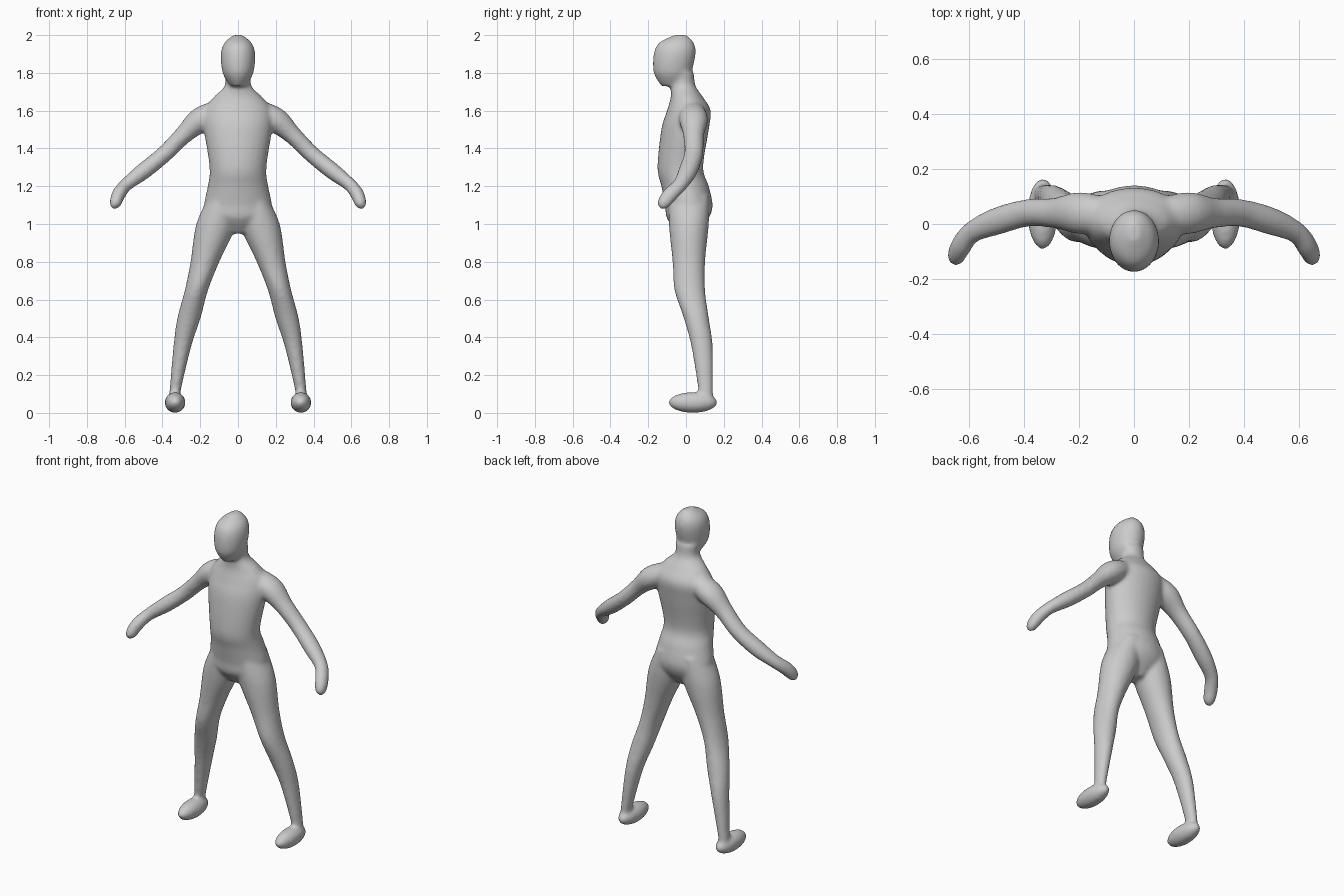
import bpy
import bmesh
import math
from mathutils import Matrix, Vector

cube = bpy.data.objects.get("Cube")
if cube:
    bpy.data.objects.remove(cube, do_unlink=True)

SIDES = 28      # points around each cross-section
STEPS = 6       # in-between sections per control section
UP = Vector((0, 0, 1))
BACK = Vector((0, 1, 0))


def blend(before, start, end, after, t):
    """Catmull-Rom value between start and end."""
    slope_in = (end - before) / 2
    slope_out = (after - start) / 2
    rise = end - start
    bend = 3 * rise - 2 * slope_in - slope_out
    twist = slope_in + slope_out - 2 * rise
    return start + t * (slope_in + t * (bend + t * twist))


def smooth_rows(rows):
    """Fill in soft sections between the control sections."""
    padded = [rows[0], *rows, rows[-1]]
    result = []
    for group in zip(padded, padded[1:], padded[2:], padded[3:]):
        for step in range(STEPS):
            t = step / STEPS
            result.append([blend(*values, t) for values in zip(*group)])
    return result + [rows[-1]]


def pad(radius):
    """Make up for the slight shrink of the softening pass."""
    return radius + 0.0001 / max(radius, 0.025)


def loft(bm, rows, normal=None, mirror=1):
    """Skin elliptical sections (x, y, z, radius across, radius in depth)."""
    rows = smooth_rows(rows)
    centres = [Vector(row[:3]) for row in rows]
    rings = []
    for i, (centre, row) in enumerate(zip(centres, rows)):
        ahead = centres[min(i + 1, len(rows) - 1)]
        behind = centres[max(i - 1, 0)]
        direction = normal or (ahead - behind).normalized()
        across = BACK.cross(direction).normalized()
        depth = direction.cross(across)
        ring = []
        for k in range(SIDES):
            angle = math.tau * k / SIDES
            point = centre + across * pad(row[3]) * math.cos(angle)
            point += depth * pad(row[4]) * math.sin(angle)
            ring.append(bm.verts.new((point.x * mirror, point.y, point.z)))
        rings.append(ring)
    for low, high in zip(rings, rings[1:]):
        for k in range(SIDES):
            j = (k + 1) % SIDES
            bm.faces.new((low[k], low[j], high[j], high[k]))
    bm.faces.new(reversed(rings[0]))
    bm.faces.new(rings[-1])


def level(height, inner, outer, front, back):
    """Horizontal section from its extents."""
    return ((inner + outer) / 2, (front + back) / 2, height,
            (outer - inner) / 2, (back - front) / 2)


def round_limb(x, y, z, radius):
    """Arm section, a little deeper than it is thick."""
    return (x, y, z, radius * 0.93, radius * 1.07)


# Torso and neck: height, half width, front, back
torso = [
    (0.95, 0.04, -0.04, 0.06),
    (1.03, 0.17, -0.1, 0.12),
    (1.1, 0.18, -0.11, 0.14),
    (1.2, 0.16, -0.13, 0.12),
    (1.3, 0.15, -0.15, 0.09),
    (1.5, 0.18, -0.13, 0.12),
    (1.6, 0.18, -0.1, 0.13),
    (1.67, 0.13, -0.08, 0.09),
    (1.73, 0.07, -0.08, 0.05),
    (1.8, 0.07, -0.07, 0.04),
]

# Head from chin to crown: height, half width, front, back
head = [
    (1.73, 0.04, -0.13, 0.02),
    (1.8, 0.08, -0.17, 0.03),
    (1.9, 0.09, -0.17, 0.05),
    (1.96, 0.07, -0.14, 0.04),
    (2, 0.02, -0.06, 0),
]

# Leg from hip to ankle: height, inner side, outer side, front, back
leg = [
    (1.15, 0.02, 0.15, -0.09, 0.12),
    (1, 0.01, 0.22, -0.09, 0.12),
    (0.8, 0.1, 0.25, -0.07, 0.1),
    (0.65, 0.16, 0.28, -0.06, 0.1),
    (0.5, 0.2, 0.32, -0.01, 0.12),
    (0.35, 0.25, 0.34, 0.03, 0.14),
    (0.1, 0.31, 0.36, 0.07, 0.14),
    (0.05, 0.31, 0.36, 0.07, 0.14),
]

# Arm from inside the chest to the fingertips: centre, radius
arm = [
    (0.1, 0.03, 1.6, 0.06),
    (0.2, 0.04, 1.55, 0.07),
    (0.29, 0.04, 1.47, 0.05),
    (0.39, 0.04, 1.37, 0.045),
    (0.5, 0.01, 1.28, 0.045),
    (0.59, -0.03, 1.21, 0.035),
    (0.63, -0.08, 1.16, 0.036),
    (0.65, -0.12, 1.11, 0.03),
    (0.66, -0.14, 1.09, 0.01),
]

bm = bmesh.new()
for profile in (torso, head):
    loft(bm, [level(z, -half, half, front, back)
              for z, half, front, back in profile], UP)
for mirror in (1, -1):
    loft(bm, [level(*row) for row in leg], UP, mirror)
    loft(bm, [round_limb(*row) for row in arm], None, mirror)
    # Egg-shaped foot
    place = Matrix.Translation((0.333 * mirror, 0.037, 0.055))
    size = Matrix.Diagonal((0.055, 0.13, 0.055, 1))
    bmesh.ops.create_uvsphere(bm, u_segments=SIDES, v_segments=SIDES,
                              radius=1, matrix=place @ size)
bmesh.ops.recalc_face_normals(bm, faces=bm.faces)

mesh = bpy.data.meshes.new("human_body")
bm.to_mesh(mesh)
bm.free()
body = bpy.data.objects.new("human_body", mesh)
bpy.context.collection.objects.link(body)

# Fuse the parts into one soft continuous skin
fuse = body.modifiers.new("fuse", 'REMESH')
fuse.mode = 'VOXEL'
fuse.voxel_size = 0.01
fuse.use_smooth_shade = True
soften = body.modifiers.new("soften", 'SMOOTH')
soften.factor = 0.5
soften.iterations = 10

# Plain grey skin
grey = bpy.data.materials.new("plain_grey")
grey.use_nodes = True
colour = (0.6, 0.6, 0.6, 1)
grey.diffuse_color = colour
shader = grey.node_tree.nodes["Principled BSDF"]
shader.inputs["Base Color"].default_value = colour
mesh.materials.append(grey)
